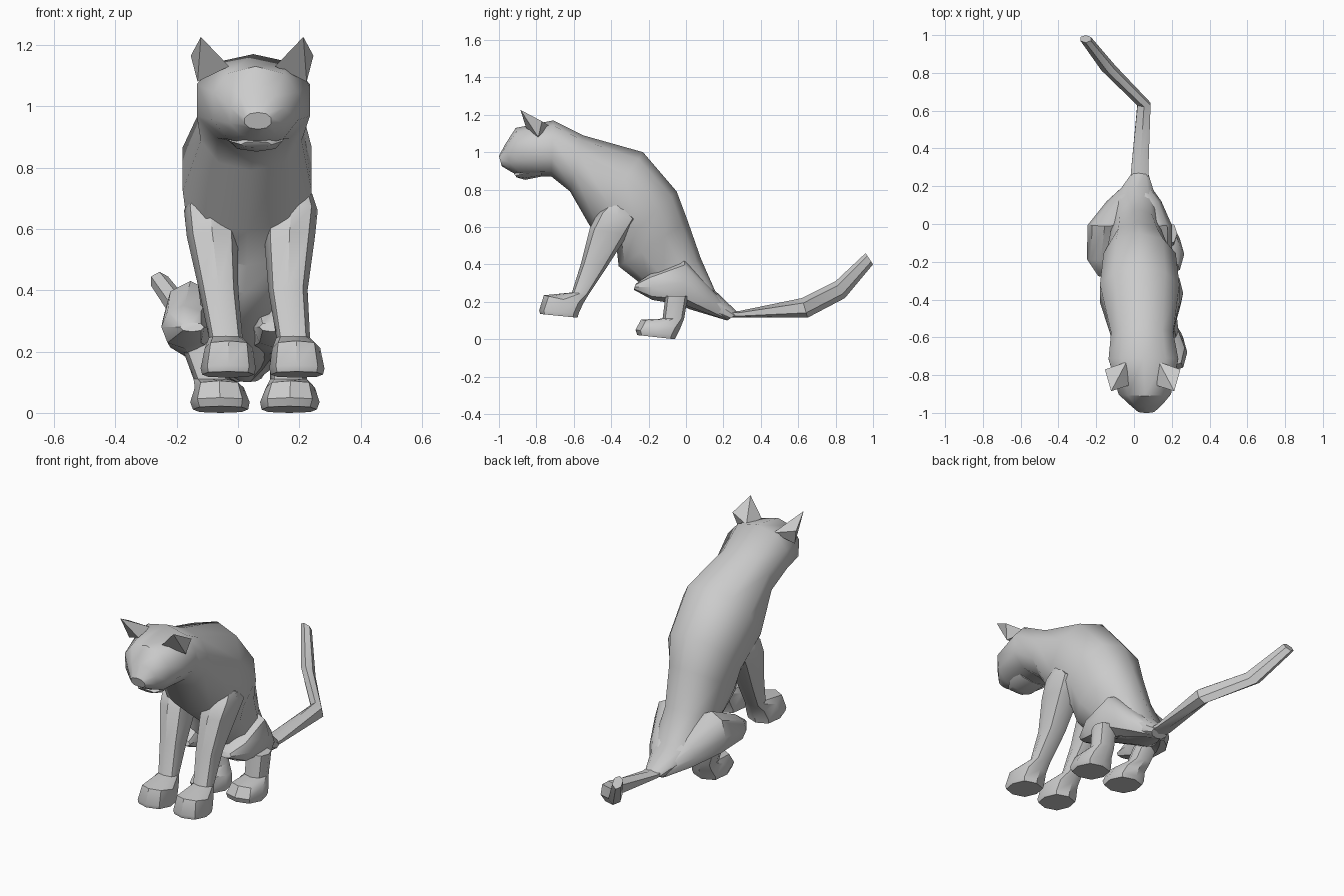
import bpy, bmesh, math
from mathutils import Vector


def finish(name, bm, angle=40):
    bmesh.ops.recalc_face_normals(bm, faces=bm.faces)
    me = bpy.data.meshes.new(name)
    bm.to_mesh(me)
    bm.free()
    ob = bpy.data.objects.new(name, me)
    bpy.context.collection.objects.link(ob)
    bpy.ops.object.select_all(action='DESELECT')
    ob.select_set(True)
    bpy.context.view_layer.objects.active = ob
    bpy.ops.object.shade_smooth_by_angle(angle=math.radians(angle))
    return ob


def loft(name, rings, sides=8, power=0.9):
    """Each ring: (y, z) of one edge, (y, z) of the opposite edge, centre x, half width."""
    bm = bmesh.new()
    loops = []
    for y0, z0, y1, z1, cx, w in rings:
        c = Vector((cx, (y0 + y1) / 2, (z0 + z1) / 2))
        u = Vector((0, (y0 - y1) / 2, (z0 - z1) / 2))
        loop = []
        for i in range(sides):
            a = math.tau * i / sides
            co, si = math.cos(a), math.sin(a)
            co = math.copysign(abs(co) ** power, co)
            si = math.copysign(abs(si) ** power, si)
            loop.append(bm.verts.new(c + u * co + Vector((w * si, 0, 0))))
        loops.append(loop)
    for a, b in zip(loops, loops[1:]):
        for i in range(sides):
            j = (i + 1) % sides
            bm.faces.new((a[i], a[j], b[j], b[i]))
    bm.faces.new(loops[0])
    bm.faces.new(loops[-1])
    return finish(name, bm)


# Head and torso in one skin, from the nose to the rump
loft("head_and_body", [
    (-1.00, 0.98, -0.985, 0.925, 0.065, 0.045),
    (-0.965, 1.045, -0.935, 0.895, 0.063, 0.092),
    (-0.91, 1.13, -0.885, 0.87, 0.057, 0.145),
    (-0.71, 1.17, -0.72, 0.87, 0.05, 0.193),
    (-0.55, 1.09, -0.62, 0.79, 0.043, 0.172),
    (-0.23, 1.00, -0.505, 0.59, 0.03, 0.22),
    (-0.05, 0.79, -0.37, 0.48, 0.03, 0.20),
    (0.01, 0.63, -0.36, 0.39, 0.02, 0.165),
    (0.08, 0.43, -0.22, 0.28, 0.01, 0.135),
    (0.155, 0.26, 0.02, 0.16, 0.00, 0.13),
    (0.28, 0.14, 0.22, 0.10, 0.03, 0.05)], sides=10)

# Lower jaw
loft("chin", [
    (-0.92, 0.885, -0.905, 0.865, 0.06, 0.05),
    (-0.87, 0.92, -0.86, 0.852, 0.06, 0.085),
    (-0.78, 0.93, -0.77, 0.87, 0.055, 0.10)])

# Ears: outer corner, tip, inner, outer base, back base
EAR = [(0.20, -0.77, 1.165), (0.167, -0.885, 1.226), (0.075, -0.855, 1.13),
       (0.178, -0.79, 1.08), (0.085, -0.73, 1.14)]
for s, side in ((-1, "left"), (1, "right")):
    bm = bmesh.new()
    for x, y, z in EAR:
        bm.verts.new((0.046 + s * x, y, z))
    bmesh.ops.convex_hull(bm, input=bm.verts)
    finish("ear_" + side, bm, 25)

# Front and rear legs with paws, listed from the sole upwards
FRONT = [(-0.78, 0.135, -0.58, 0.115, 0.112, 0.085),
         (-0.785, 0.155, -0.575, 0.135, 0.112, 0.09),
         (-0.76, 0.235, -0.55, 0.19, 0.11, 0.078),
         (-0.61, 0.25, -0.52, 0.24, 0.11, 0.055),
         (-0.56, 0.41, -0.42, 0.39, 0.113, 0.064),
         (-0.515, 0.59, -0.31, 0.56, 0.126, 0.083),
         (-0.47, 0.68, -0.26, 0.64, 0.135, 0.083),
         (-0.41, 0.72, -0.34, 0.71, 0.14, 0.06)]
FRONT_MID = [0.08, 0.08, 0.08, 0.07, 0.05, 0.042, 0.042, 0.042]
REAR = [(-0.26, 0.022, -0.06, 0.0, 0.112, 0.09),
        (-0.27, 0.05, -0.05, 0.02, 0.114, 0.097),
        (-0.24, 0.105, -0.03, 0.06, 0.116, 0.08),
        (-0.125, 0.11, -0.01, 0.11, 0.125, 0.06),
        (-0.11, 0.23, 0.01, 0.23, 0.147, 0.062)]
REAR_MID = [0.055, 0.055, 0.055, 0.04, 0.02]
for s, side in ((-1, "left"), (1, "right")):
    for part, rings, mids in (("front_leg_", FRONT, FRONT_MID), ("rear_leg_", REAR, REAR_MID)):
        loft(part + side, [r[:4] + (m + s * r[4], r[5]) for r, m in zip(rings, mids)], power=0.8)

# Folded thighs; the left one is splayed further out
THIGH = [(-0.27, 0.295, -0.28, 0.265, 0.04), (-0.19, 0.35, -0.18, 0.21, 0.075),
         (-0.01, 0.43, 0.00, 0.18, 0.09), (0.12, 0.29, 0.12, 0.135, 0.07),
         (0.23, 0.16, 0.22, 0.10, 0.03)]
for side, xs in (("left", (-0.15, -0.175, -0.155, -0.075, 0.0)),
                 ("right", (0.11, 0.125, 0.11, 0.075, 0.04))):
    loft("thigh_" + side, [r[:4] + (x, r[4]) for r, x in zip(THIGH, xs)])

# Bent tail
loft("tail", [
    (0.22, 0.155, 0.22, 0.115, 0.03, 0.055),
    (0.28, 0.15, 0.28, 0.115, 0.03, 0.053),
    (0.62, 0.22, 0.65, 0.115, 0.053, 0.04),
    (0.80, 0.31, 0.85, 0.22, -0.135, 0.043),
    (0.96, 0.46, 1.0, 0.40, -0.256, 0.032)], sides=6, power=1)
